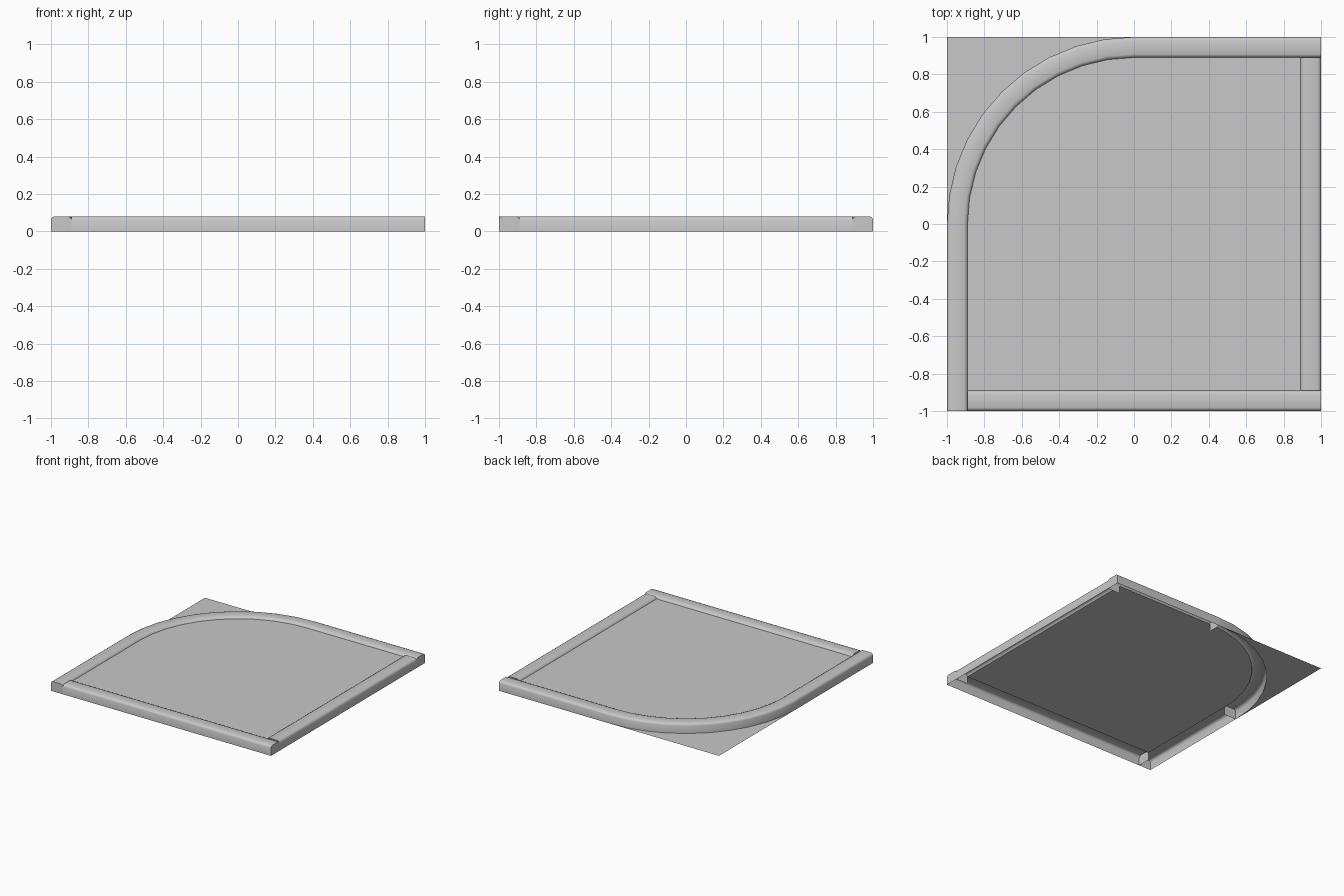
import bpy, bmesh, math
from mathutils import Vector

cube = bpy.data.objects.get("Cube")
if cube:
    bpy.data.objects.remove(cube, do_unlink=True)

WIDTH = 0.11          # kerb width
INNER = 1 - WIDTH     # inner edge of the kerb ring
SLAB_Z = 0.062        # height of the paved slab
STEPS = 10            # segments in the rounded corner

grey = bpy.data.materials.new("concrete_grey")
grey.use_nodes = True
tone = (0.58, 0.58, 0.58, 1)
grey.diffuse_color = tone
grey.node_tree.nodes["Principled BSDF"].inputs["Base Color"].default_value = tone

# Kerb section: distance in from the outer edge, height (open underneath)
PROFILE = [(0, 0), (0, 0.062), (0.006, 0.075), (0.018, 0.08),
           (WIDTH - 0.018, 0.08), (WIDTH - 0.006, 0.075), (WIDTH, SLAB_Z)]


def finish(name, bm, smooth=False):
    mesh = bpy.data.meshes.new(name)
    bm.to_mesh(mesh)
    bm.free()
    mesh.materials.append(grey)
    obj = bpy.data.objects.new(name, mesh)
    bpy.context.collection.objects.link(obj)
    if smooth:
        bpy.ops.object.select_all(action='DESELECT')
        obj.select_set(True)
        bpy.context.view_layer.objects.active = obj
        bpy.ops.object.shade_smooth_by_angle(angle=math.radians(60))
    return obj


def kerb(name, stations):
    """Sweep the section along (outer point, inward direction) stations."""
    bm = bmesh.new()
    rows = []
    for outer, inward in stations:
        base, across = Vector((*outer, 0)), Vector((*inward, 0))
        rows.append([bm.verts.new(base + across * d + Vector((0, 0, z)))
                     for d, z in PROFILE])
    for a, b in zip(rows, rows[1:]):
        for i in range(len(PROFILE) - 1):
            bm.faces.new((a[i], b[i], b[i + 1], a[i + 1]))
    # close both ends down to the ground
    for row, (outer, inward) in ((rows[0], stations[0]), (rows[-1], stations[-1])):
        foot = bm.verts.new(Vector((*outer, 0)) + Vector((*inward, 0)) * WIDTH)
        cap = bm.faces.new(row + [foot])
        if row is rows[-1]:
            cap.normal_flip()
    # stations run counter-clockwise, so the outside faces outward
    return finish(name, bm, True)


def flat(name, points, z):
    bm = bmesh.new()
    face = bm.faces.new([bm.verts.new((x, y, z)) for x, y in points])
    face.normal_update()
    if face.normal.z < 0:
        face.normal_flip()
    bmesh.ops.triangulate(bm, faces=[face])
    return finish(name, bm)


arc = [(math.cos(a), math.sin(a)) for a in
       (math.pi / 2 * (1 + i / STEPS) for i in range(STEPS + 1))]

# Straight kerbs on the four sides and the curved kerb at the corner
kerb("front_kerb", [((-INNER, -1), (0, 1)), ((1, -1), (0, 1))])
kerb("left_kerb", [((1, -INNER), (-1, 0)), ((1, INNER), (-1, 0))])
kerb("back_kerb", [((1, 1), (0, -1)), ((0, 1), (0, -1))])
kerb("right_kerb", [((-1, 0), (1, 0)), ((-1, -1), (1, 0))])
kerb("curved_kerb", [((x, y), (-x, -y)) for x, y in arc])

# Paved slab inside the kerbs
flat("paved_slab", [(-INNER, -INNER), (INNER, -INNER), (INNER, INNER)]
     + [(x * INNER, y * INNER) for x, y in arc], SLAB_Z)

# Ground piece outside the rounded corner
flat("corner_ground", arc + [(-1, 1)], 0)
